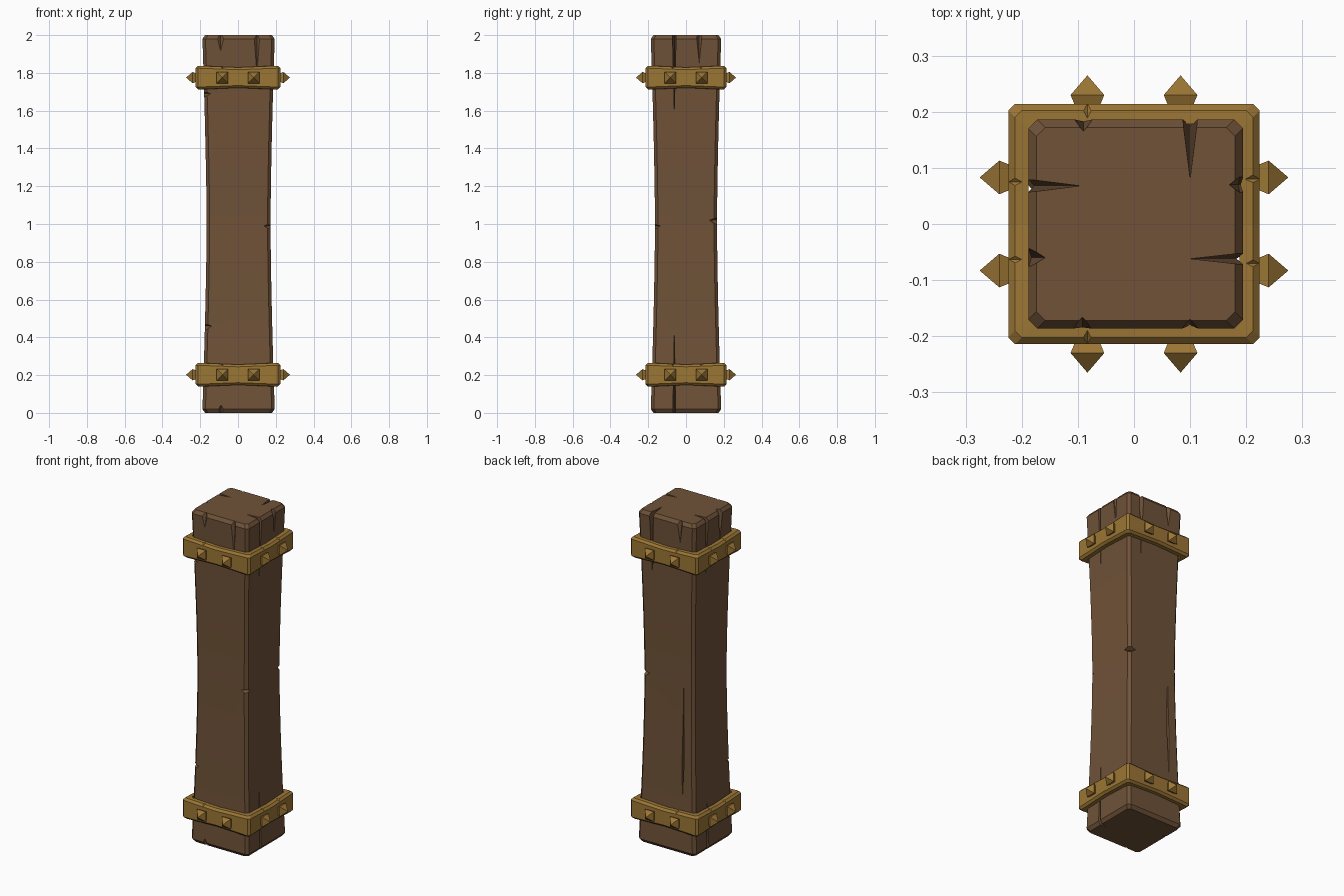
import bpy, bmesh, math

if "Cube" in bpy.data.objects:
    bpy.data.objects.remove(bpy.data.objects["Cube"])


def material(name, color):
    m = bpy.data.materials.new(name)
    m.diffuse_color = (*color, 1)
    m.use_nodes = True
    m.node_tree.nodes["Principled BSDF"].inputs["Base Color"].default_value = m.diffuse_color
    return m


WOOD = material("dark_wood", (0.16, 0.085, 0.04))
BRASS = material("aged_brass", (0.33, 0.18, 0.035))


def finish(name, bm, mat=None):
    bmesh.ops.recalc_face_normals(bm, faces=bm.faces)
    me = bpy.data.meshes.new(name)
    bm.to_mesh(me)
    bm.free()
    ob = bpy.data.objects.new(name, me)
    bpy.context.collection.objects.link(ob)
    if mat:
        me.materials.append(mat)
    return ob


def loft(bm, rings, closed):
    vs = [[bm.verts.new(p) for p in r] for r in rings]
    n = len(vs[0])
    pairs = list(zip(vs, vs[1:])) + ([(vs[-1], vs[0])] if closed else [])
    for a, b in pairs:
        for i in range(n):
            j = (i + 1) % n
            bm.faces.new((a[i], a[j], b[j], b[i]))
    if not closed:
        bm.faces.new(vs[0])
        bm.faces.new(vs[-1])


def hull(bm, pts):
    vs = [bm.verts.new(p) for p in pts]
    bmesh.ops.convex_hull(bm, input=vs)


def on_side(side, t, d, z):
    return {"front": (t, -d, z), "back": (t, d, z),
            "left": (-d, t, z), "right": (d, t, z)}[side]


def half(z):
    return 0.166 + 0.023 * min(1, abs(z - 1)) ** 1.5


def octagon(hx, hy, c):
    return [(hx - c, -hy), (hx, c - hy), (hx, hy - c), (hx - c, hy),
            (c - hx, hy), (-hx, hy - c), (-hx, c - hy), (c - hx, -hy)]


def carve(target, cutter):
    mod = target.modifiers.new("carve", "BOOLEAN")
    mod.operation = "DIFFERENCE"
    mod.solver = "EXACT"
    mod.use_self = True
    mod.object = cutter
    bpy.ops.object.select_all(action="DESELECT")
    bpy.context.view_layer.objects.active = target
    target.select_set(True)
    bpy.ops.object.modifier_apply(modifier=mod.name)
    bpy.data.objects.remove(cutter)


# Waisted timber with chamfered corners and ends
bm = bmesh.new()
rings = []
for z in (0, 0.02, 0.2, 0.4, 0.6, 0.8, 1, 1.2, 1.4, 1.6, 1.8, 1.98, 2):
    h = half(z) - (0.015 if z in (0, 2) else 0)
    rings.append([(x + 0.003, y, z) for x, y in octagon(h + 0.003, h - 0.002, 0.016)])
loft(bm, rings, False)
post = finish("timber_post", bm, WOOD)

# Splits and chips carved out of the timber
bm = bmesh.new()


def crack(side, t, z, ends, w, d):
    h = half(z)
    pts = [on_side(side, t, h - d, z)]
    pts += [on_side(side, t + s * w, h + o, z) for s in (-1, 1) for o in (0, 0.05)]
    for e in ends:
        pts += [on_side(side, t, half(e) + o, e) for o in (0.002, 0.05)]
    hull(bm, pts)


def corner_chip(sx, sy, z, s, d):
    h, c, k = half(z), half(z) + 0.03, half(z) - 2 * d
    hull(bm, [(sx * x, sy * y, zz) for x, y, zz in (
        (h - d, h - d, z), (c, c, z + s), (c, c, z - 2 * s), (k, c, z), (c, k, z))])


for side, t, end, w, d in (
        ("back", -0.09, 1.85, 0.022, 0.025), ("back", 0.1, 1.6, 0.014, 0.11),
        ("left", 0.068, 1.65, 0.012, 0.095), ("left", -0.06, 1.8, 0.02, 0.032),
        ("right", -0.062, 1.6, 0.010, 0.09), ("right", 0.07, 1.85, 0.016, 0.02),
        ("front", -0.092, 1.9, 0.025, 0.025), ("front", 0.1, 1.75, 0.018, 0.02)):
    crack(side, t, 2.01, [end], w, d)
crack("front", -0.09, -0.01, [0.05], 0.03, 0.03)
crack("right", -0.062, -0.01, [0.42], 0.008, 0.05)
crack("left", 0.06, -0.01, [0.3], 0.01, 0.04)
crack("back", -0.1, 0.55, [0.27, 1.08], 0.007, 0.035)
for chip in ((1, -1, 0.99, 0.025, 0.02), (1, 1, 1.02, 0.03, 0.027),
             (-1, -1, 0.46, 0.03, 0.025), (-1, -1, 1.69, 0.025, 0.025)):
    corner_chip(*chip)
carve(post, finish("crack_cutter", bm))
bpy.ops.object.shade_smooth_by_angle(angle=math.radians(20))


# Brass collars: chamfered square rings, pinched mid-side, with pointed studs
def band_ring(hx, hy, c, z, pinch):
    o = octagon(hx, hy, c)
    pts = []
    for i in range(0, 8, 2):
        (x0, y0), (x1, y1), (x2, y2) = o[i], o[i + 1], o[(i + 2) % 8]
        pts += [(x0, y0, z), (x1, y1, z), ((x1 + x2) / 2, (y1 + y2) / 2, z - pinch)]
    return pts


for label, zc in (("lower", 0.202), ("upper", 1.775)):
    bm = bmesh.new()
    rings = []
    for inset, dz in ((0.036, -0.062), (0.012, -0.062), (0, -0.05),
                      (0, 0.05), (0.012, 0.062), (0.036, 0.062)):
        rings.append(band_ring(0.224 - inset, 0.214 - inset, 0.012, zc + dz,
                               math.copysign(0.008, dz)))
    loft(bm, rings, True)
    band = finish(label + "_collar", bm, BRASS)

    # Small dents in the upper rim
    bm = bmesh.new()
    for side, t, d in (("back", -0.083, 0.214), ("front", -0.083, 0.214),
                       ("left", 0.075, 0.224), ("left", -0.063, 0.224),
                       ("right", 0.08, 0.224), ("right", -0.07, 0.224)):
        hull(bm, [on_side(side, t, d - 0.03, zc + 0.06), on_side(side, t, d + 0.01, zc + 0.04)]
             + [on_side(side, t + s * 0.016, d + o, zc + 0.075)
                for s in (-1, 1) for o in (-0.03, 0.01)])
    carve(band, finish("dent_cutter", bm))

    for side in ("front", "back", "left", "right"):
        base = 0.212 if side in ("front", "back") else 0.222
        for n, t in enumerate((-0.083, 0.083)):
            bm = bmesh.new()
            pts = [on_side(side, t, base + 0.053, zc)]
            for r, o in ((0.021, -0.004), (0.03, 0.018)):
                pts += [on_side(side, t + a * r, base + o, zc + b * r)
                        for a in (-1, 1) for b in (-1, 1)]
            hull(bm, pts)
            finish(f"{label}_{side}_stud_{n + 1}", bm, BRASS)
